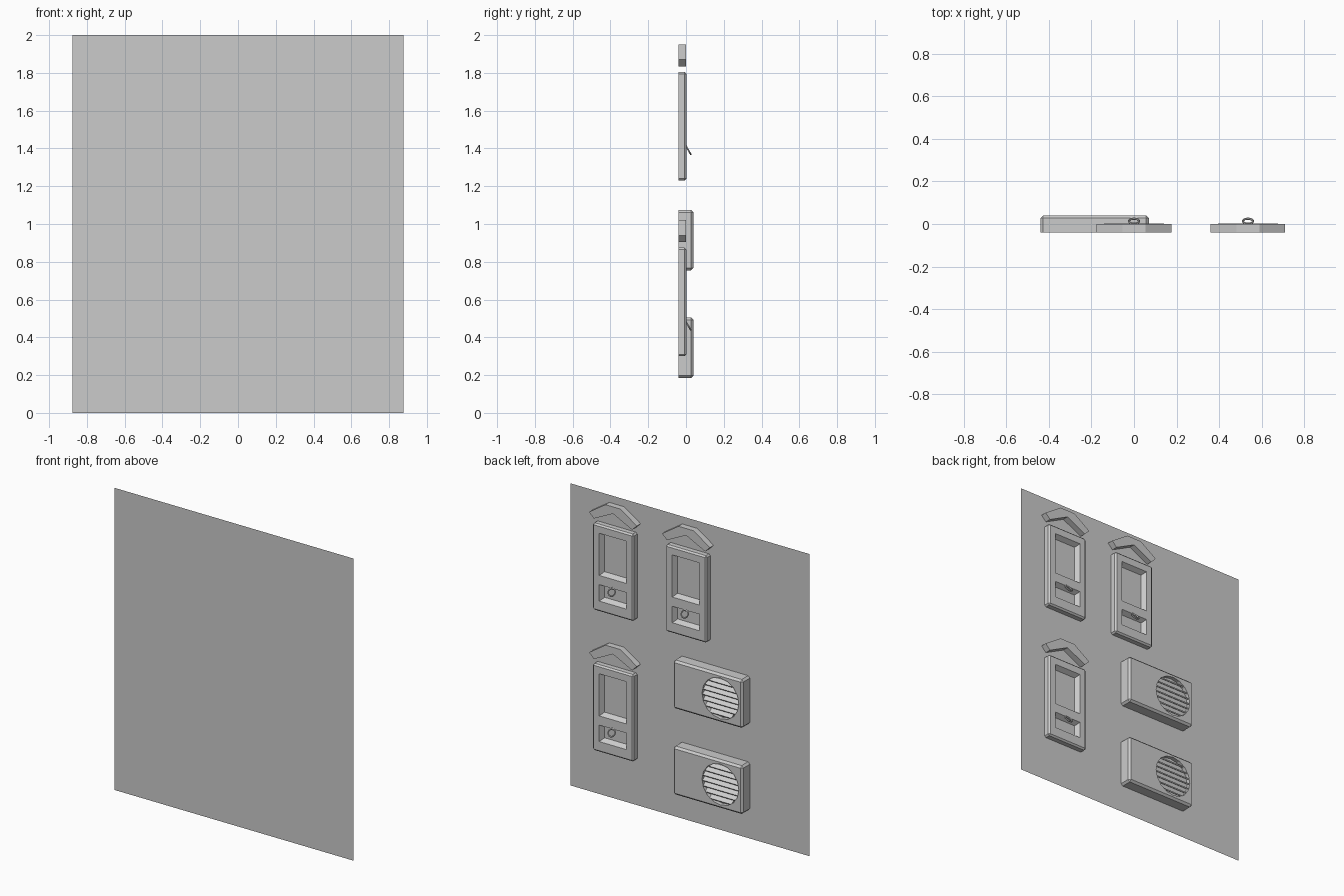
import bpy, bmesh, math
from mathutils import Vector, Matrix

if "Cube" in bpy.data.objects:
    bpy.data.objects.remove(bpy.data.objects["Cube"])

BACK = -0.04


def make(name, bm):
    bmesh.ops.recalc_face_normals(bm, faces=bm.faces)
    me = bpy.data.meshes.new(name)
    bm.to_mesh(me)
    bm.free()
    ob = bpy.data.objects.new(name, me)
    bpy.context.collection.objects.link(ob)
    return ob


def prism(points, y0, y1, taper=0.0):
    """Extrude an x/z outline from y0 to y1; taper insets the y1 end of a box."""
    bm = bmesh.new()
    cx = sum(p[0] for p in points) / len(points)
    cz = sum(p[1] for p in points) / len(points)
    sgn = lambda v: (v > 0) - (v < 0)
    a = [bm.verts.new((x, y0, z)) for x, z in points]
    b = [bm.verts.new((x - taper * sgn(x - cx), y1, z - taper * sgn(z - cz))) for x, z in points]
    bm.faces.new(a)
    bm.faces.new(b)
    n = len(points)
    for i in range(n):
        bm.faces.new((a[i], a[(i + 1) % n], b[(i + 1) % n], b[i]))
    return bm


def rect(x0, x1, z0, z1):
    return [(x0, z0), (x1, z0), (x1, z1), (x0, z1)]


def bevelled_box(name, outline, front, width):
    """Box against the wall with its front rim chamfered."""
    bm = prism(outline, BACK, front)
    rim = [e for e in bm.edges if not all(v.co.y < front - 0.001 for v in e.verts)]
    bmesh.ops.bevel(bm, geom=rim, offset=width, segments=1, affect='EDGES')
    return make(name, bm)


def cut(ob, cutter_bm):
    cutter = make("cutter", cutter_bm)
    cutter.hide_render = True
    mod = ob.modifiers.new("cut", 'BOOLEAN')
    mod.operation = 'DIFFERENCE'
    mod.solver = 'EXACT'
    mod.object = cutter
    bpy.context.view_layer.objects.active = ob
    bpy.ops.object.modifier_apply(modifier="cut")
    bpy.data.objects.remove(cutter)


def repeat(parts, offsets):
    """Move the parts to the first offset and link copies to the others."""
    for ob in parts:
        base = ob.location.copy()
        for i, (x, z) in enumerate(offsets):
            o = ob if i == 0 else ob.copy()
            if i:
                bpy.context.collection.objects.link(o)
            o.location = base + Vector((x, 0, z))


# wall sheet
bm = bmesh.new()
bm.faces.new([bm.verts.new((x, BACK, z)) for x, z in rect(-0.875, 0.875, 0, 2)])
make("wall", bm)

# framed panel with two sunken openings (slanted reveals)
panel = bevelled_box("panel", rect(-0.15, 0.15, 0, 0.575), 0.002, 0.01)
for z0, z1 in ((0.24, 0.52), (0.07, 0.18)):
    cut(panel, prism(rect(-0.10, 0.10, z0, z1), 0.003, -0.03, 0.018))

# tilted ring handle
bpy.ops.mesh.primitive_torus_add(major_segments=16, minor_segments=6,
                                 major_radius=0.024, minor_radius=0.005)
ring = bpy.context.object
ring.name = "ring_handle"
ring.rotation_euler = (math.radians(-60), 0, 0)
ring.location = (0, 0.013, 0.16)

# small backing block holding the ring
block = make("handle_mount", prism(rect(-0.012, 0.012, 0.172, 0.188), -0.03, 0.003))

# chevron hood over the panel
hood = make("hood", prism([(-0.175, 0.64), (-0.055, 0.72), (0.055, 0.72), (0.175, 0.64),
                           (0.14, 0.605), (0, 0.675), (-0.14, 0.605)], BACK, 0.0))
repeat([panel, ring, block, hood], [(0, 1.23), (0.535, 1.23), (0.535, 0.30)])

# fan unit with a round recess
R, CX, CZ = 0.135, -0.095, 0.16
unit = bevelled_box("fan_unit", rect(-0.255, 0.255, 0, 0.32), 0.04, 0.013)
circle = [(CX + R * math.cos(math.tau * i / 16), CZ + R * math.sin(math.tau * i / 16))
          for i in range(16)]
cut(unit, prism(circle, 0.015, 0.06))

# horizontal louvres across the recess
bm = bmesh.new()
for i in range(7):
    dz = (i - 3) * 0.035
    half = math.sqrt(R * R - dz * dz) - 0.004
    bmesh.ops.create_cube(bm, size=1, matrix=Matrix.Translation((CX, 0.026, CZ + dz))
                          @ Matrix.Rotation(math.radians(-35), 4, 'X')
                          @ Matrix.Diagonal((2 * half, 0.03, 0.008, 1)))
louvres = make("louvres", bm)
repeat([unit, louvres], [(-0.185, 0.755), (-0.185, 0.185)])
